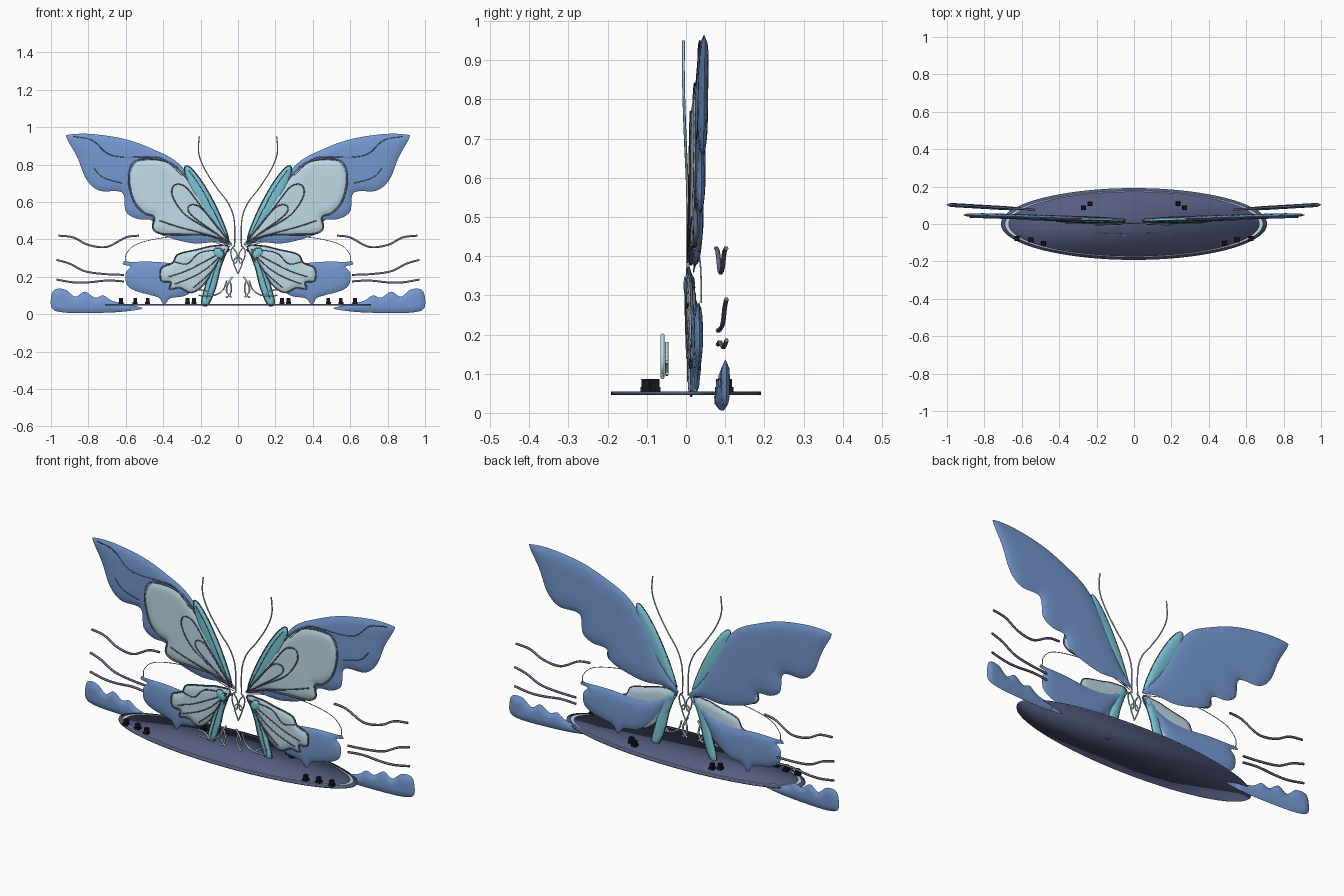
import bpy, bmesh, math
from mathutils import Vector, geometry

cube = bpy.data.objects.get("Cube")
if cube:
    bpy.data.objects.remove(cube)


def material(name, r, g, b):
    m = bpy.data.materials.new(name)
    m.use_nodes = True
    m.diffuse_color = (r, g, b, 1)
    m.node_tree.nodes["Principled BSDF"].inputs["Base Color"].default_value = (r, g, b, 1)
    return m


BLUE = material("wing blue", .18, .32, .64)
PALE = material("pale grey blue", .55, .74, .83)
TEAL = material("teal", .20, .56, .68)
DARK = material("vein slate", .12, .13, .20)
STRAND = material("strand slate", .15, .155, .26)
SLATE = material("base slate", .095, .11, .22)
BLACK = material("stud black", .008, .008, .014)


def smooth_path(points, closed, steps=6):
    """Catmull-Rom samples through the points."""
    p = [Vector(q) for q in points]
    n, out = len(p), []
    for i in range(n if closed else n - 1):
        if closed:
            a, b, c, d = (p[(i + k) % n] for k in (-1, 0, 1, 2))
        else:
            a, b, c, d = (p[min(max(i + k, 0), n - 1)] for k in (-1, 0, 1, 2))
        for s in range(steps):
            t = s / steps
            out.append(b + (c - a) * t / 2 + (2 * a - 5 * b + 4 * c - d) * t * t / 2
                       + (3 * b - a - 3 * c + d) * t ** 3 / 2)
    return out if closed else out + [p[-1]]


def finish(name, bm, mat, mirror=True, angle=50):
    bmesh.ops.recalc_face_normals(bm, faces=bm.faces)
    me = bpy.data.meshes.new(name)
    bm.to_mesh(me)
    bm.free()
    me.materials.append(mat)
    ob = bpy.data.objects.new(name, me)
    bpy.context.collection.objects.link(ob)
    if mirror:
        ob.modifiers.new("Mirror", 'MIRROR').use_mirror_merge = False
    bpy.ops.object.select_all(action='DESELECT')
    ob.select_set(True)
    bpy.context.view_layer.objects.active = ob
    bpy.ops.object.shade_smooth_by_angle(angle=math.radians(angle))


def pillow(name, points, mat, y0, slope, half, soft, grid=.018):
    """Puffed plate: outline in x/z, leaning back with x, mirrored."""
    rim = smooth_path(points, True)
    n = len(rim)

    def edge_distance(q):
        best = 9
        for i in range(n):
            a, b = rim[i], rim[(i + 1) % n]
            c, t = geometry.intersect_point_line(q, a, b)
            t = min(max(t, 0), 1)
            best = min(best, (a.lerp(b, t) - q).length)
        return best

    xs, zs = [p.x for p in rim], [p.y for p in rim]
    inner = []
    for i in range(int((max(xs) - min(xs)) / grid) + 1):
        for j in range(int((max(zs) - min(zs)) / grid) + 1):
            q = Vector((min(xs) + (i + .5 * (j % 2)) * grid, min(zs) + j * grid))
            if edge_distance(q) > grid * .4:
                inner.append(q)
    verts, _, faces = geometry.delaunay_2d_cdt(
        rim + inner, [(i, (i + 1) % n) for i in range(n)], [], 1, 1e-5)[:3]
    bm = bmesh.new()
    sides = [[], []]
    for v in verts:
        d = min(edge_distance(v) / soft, 1)
        puff = half * math.sqrt(max(0, 1 - (1 - d) ** 2))
        y = y0 + slope * v.x
        sides[0].append(bm.verts.new((v.x, y - puff, v.y)))
        sides[1].append(bm.verts.new((v.x, y + puff, v.y)))
    for f in faces:
        for side in sides:
            bm.faces.new([side[i] for i in f])
    bmesh.ops.remove_doubles(bm, verts=bm.verts, dist=1e-5)
    finish(name, bm, mat)


def tubes(name, paths, mat, radius, y0, slope=0, closed=False):
    """Round strands through x/z points, one copy on each side."""
    cu = bpy.data.curves.new(name, 'CURVE')
    cu.dimensions = '3D'
    cu.bevel_depth = radius
    cu.bevel_resolution = 1
    cu.use_fill_caps = True
    for path in paths:
        line = smooth_path(path, closed)
        for side in (1, -1):
            sp = cu.splines.new('POLY')
            sp.points.add(len(line) - 1)
            for pt, q in zip(sp.points, line):
                pt.co = (side * q.x, y0 + slope * q.x, q.y, 1)
            sp.use_cyclic_u = closed
            sp.use_smooth = True
    cu.materials.append(mat)
    bpy.context.collection.objects.link(bpy.data.objects.new(name, cu))


# Outlines in x/z
upper = [(.03, .37), (.095, .45), (.175, .585), (.255, .73), (.335, .82), (.45, .88), (.6, .935), (.78, .963),
         (.9, .96), (.915, .94), (.86, .84), (.81, .72), (.74, .66), (.62, .65), (.6, .55), (.54, .51),
         (.46, .5), (.42, .43), (.25, .38), (.12, .385)]
upper_cell = [(.05, .385), (.13, .53), (.235, .68), (.35, .8), (.47, .83), (.56, .81), (.585, .72),
              (.555, .6), (.5, .54), (.45, .52), (.455, .46), (.41, .43), (.28, .425), (.15, .42)]
upper_streak = [(.05, .4), (.1, .54), (.18, .69), (.25, .78), (.285, .785), (.27, .7), (.2, .575), (.12, .46)]
lower = [(.04, .35), (.18, .285), (.3, .27), (.45, .28), (.58, .28), (.605, .285), (.615, .265), (.575, .255),
         (.6, .22), (.595, .16), (.55, .125), (.46, .1), (.42, .085), (.395, .05), (.36, .085), (.28, .1),
         (.2, .16), (.12, .27)]
lower_cell = [(.05, .355), (.13, .365), (.22, .345), (.32, .32), (.35, .275), (.41, .245), (.41, .18),
              (.36, .17), (.365, .135), (.31, .14), (.25, .115), (.19, .15), (.14, .22)]
lower_streak = [(.06, .35), (.11, .34), (.145, .25), (.175, .15), (.195, .06), (.16, .05), (.12, .14), (.095, .24)]
lower_tip = [(.09, .35), (.075, .32), (.095, .295), (.135, .32), (.125, .35)]
cloud = [(.51, .03), (.58, .05), (.67, .07), (.72, .1), (.765, .088), (.82, .12), (.87, .093), (.92, .13),
         (.97, .135), (.995, .11), (.997, .035), (.94, .01), (.8, .006), (.63, .012)]

# Wings and side swells
pillow("upper_wings", upper, BLUE, .021, .03, .013, .1)
pillow("upper_wing_cells", upper_cell, PALE, .013, .03, .01, .05)
pillow("upper_wing_streaks", upper_streak, TEAL, .015, .03, .012, .03, .012)
pillow("lower_wings", lower, BLUE, .016, .03, .012, .08)
pillow("lower_wing_cells", lower_cell, PALE, .006, .03, .01, .04)
pillow("lower_wing_streaks", lower_streak, TEAL, .01, .03, .01, .02, .012)
pillow("lower_wing_tips", lower_tip, TEAL, .0, .02, .008, .02, .01)
pillow("side_swells", cloud, BLUE, .045, .058, .011, .04)

# Dark borders
for name, shape, radius, y in (("upper_cell", upper_cell, .005, .011), ("lower_cell", lower_cell, .004, .004),
                               ("upper_streak", upper_streak, .003, .013),
                               ("lower_streak", lower_streak, .003, .008), ("lower_tip", lower_tip, .003, .0)):
    tubes(name + "_borders", [shape], DARK, radius, y, .03, True)

# Veins
tubes("upper_cell_veins", [
    [(.05, .39), (.2, .58), (.28, .68), (.34, .69), (.35, .63), (.28, .53), (.15, .45), (.05, .385)],
    [(.1, .45), (.2, .57), (.26, .58), (.25, .53), (.1, .42)],
    [(.08, .4), (.22, .44), (.33, .47), (.42, .5)]], DARK, .0035, .003, .03)
tubes("streak_veins", [[(.06, .41), (.13, .55), (.2, .68), (.265, .77)]], DARK, .002, .003, .03)
tubes("lower_streak_veins", [[(.09, .33), (.13, .22), (.17, .08)]], DARK, .0025, 0, .03)
tubes("upper_wing_veins", [
    [(.88, .95), (.78, .93), (.7, .86), (.62, .84), (.5, .84), (.4, .83), (.3, .74)],
    [(.77, .78), (.72, .73), (.62, .7)]], DARK, .0025, .009, .03)
tubes("lower_cell_veins", [
    [(.07, .345), (.2, .33), (.27, .27), (.34, .28)],
    [(.07, .34), (.18, .28), (.28, .23), (.37, .2)],
    [(.08, .33), (.16, .25), (.24, .2), (.34, .16)],
    [(.09, .32), (.14, .23), (.24, .14)]], DARK, .003, -.004, .03)

# Loose strands, arcs, feelers, legs and body
tubes("side_strands", [
    [(.53, .42), (.6, .41), (.7, .36), (.8, .37), (.88, .41), (.96, .42)],
    [(.61, .21), (.72, .215), (.82, .23), (.9, .27), (.97, .29)],
    [(.61, .175), (.7, .18), (.8, .17), (.88, .17), (.97, .185)]], STRAND, .006, .045, .06)
tubes("wing_arcs", [[(.6, .28), (.598, .32), (.55, .37), (.45, .4), (.33, .413), (.2, .4), (.04, .36)]],
      PALE, .002, .018, .035)
tubes("feelers", [[(.018, .36), (.02, .5), (.05, .59), (.11, .67), (.175, .77), (.21, .86), (.207, .95)]],
      PALE, .0035, .006, -.06)
tubes("inner_legs", [[(.03, .2), (.055, .16), (.06, .12), (.035, .09)],
                     [(.045, .18), (.035, .14), (.045, .1), (.065, .09)]], PALE, .005, -.06)
tubes("outer_legs", [[(.06, .18), (.08, .13), (.13, .1), (.21, .1)],
                     [(.14, .1), (.17, .125), (.21, .13)]], PALE, .0045, -.049)
tubes("body_loops", [[(0, .215), (.024, .28), (0, .31)],
                     [(.015, .37), (.038, .34), (.03, .29), (.01, .275), (.005, .32), (.03, .36)]],
      PALE, .0035, .003)


# Oval base and its inlaid ring
def oval(bm, rx, ry, z, count=96):
    return [bm.verts.new((rx * math.cos(math.tau * i / count), ry * math.sin(math.tau * i / count), z))
            for i in range(count)]


def bridge(bm, a, b):
    for i in range(len(a)):
        j = (i + 1) % len(a)
        bm.faces.new((a[i], a[j], b[j], b[i]))


bm = bmesh.new()
low, high = oval(bm, .712, .192, .046), oval(bm, .712, .192, .054)
bridge(bm, low, high)
bm.faces.new(low)
bm.faces.new(high)
finish("oval_base", bm, SLATE, False, 180)

bm = bmesh.new()
bridge(bm, oval(bm, .69, .177, .0555), oval(bm, .67, .173, .0555))
finish("base_ring", bm, PALE, False)

# Square studs on the base
bm = bmesh.new()
for x, y in ((.625, -.078), (.55, -.085), (.483, -.103), (.27, .087), (.235, .108)):
    for width, depth, z in ((.026, .012, .06), (.02, .03, .071)):
        made = bmesh.ops.create_cube(bm, size=1)
        bmesh.ops.scale(bm, verts=made["verts"], vec=(width, width, depth))
        bmesh.ops.translate(bm, verts=made["verts"], vec=(x, y, z))
finish("base_studs", bm, BLACK)
